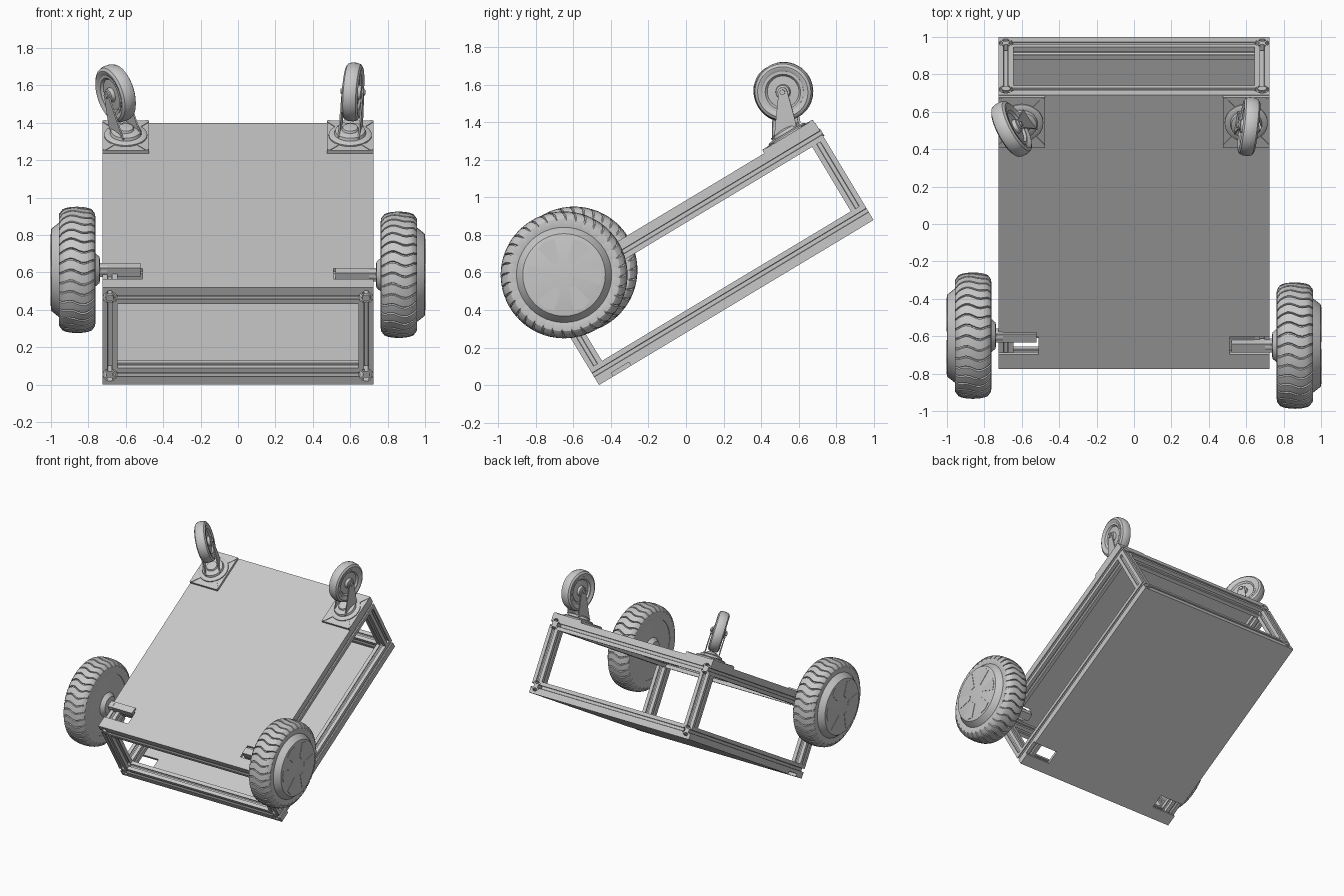
import bpy, bmesh
from math import cos, sin, pi, radians
from mathutils import Matrix, Vector

cube = bpy.data.objects.get("Cube")
if cube:
    bpy.data.objects.remove(cube)

grey = bpy.data.materials.new("light_grey")
grey.use_nodes = True
COLOUR = (0.58, 0.58, 0.58, 1)
grey.diffuse_color = COLOUR
grey.node_tree.nodes["Principled BSDF"].inputs["Base Color"].default_value = COLOUR

# Tilted cart frame: x across, y along the deck, z out of the deck
FRAME = Matrix.Translation((0, -0.464, 0)) @ Matrix.Rotation(radians(31), 4, "X")
LENGTH, HEIGHT, HALF = 1.708, 0.605, 0.725
PLATE, BEAM = 0.022, 0.08
AXIS_X = Matrix.Rotation(pi / 2, 4, "Y")


def finish(name, bm, matrix, smooth=False):
    bmesh.ops.recalc_face_normals(bm, faces=bm.faces)
    mesh = bpy.data.meshes.new(name)
    bm.to_mesh(mesh)
    bm.free()
    mesh.materials.append(grey)
    obj = bpy.data.objects.new(name, mesh)
    bpy.context.collection.objects.link(obj)
    obj.matrix_world = FRAME @ matrix
    if smooth:
        bpy.ops.object.select_all(action="DESELECT")
        obj.select_set(True)
        bpy.context.view_layer.objects.active = obj
        bpy.ops.object.shade_smooth_by_angle(angle=radians(32))
    return obj


def prism(name, outline, depth, matrix):
    """Extrude an outline in XY along Z."""
    bm = bmesh.new()
    face = bm.faces.new([bm.verts.new((x, y, 0)) for x, y in outline])
    new = bmesh.ops.extrude_face_region(bm, geom=[face])["geom"]
    verts = [v for v in new if isinstance(v, bmesh.types.BMVert)]
    bmesh.ops.translate(bm, verts=verts, vec=(0, 0, depth))
    return finish(name, bm, matrix)


def box(name, low, high):
    x, y = low[:2]
    X, Y = high[:2]
    return prism(name, [(x, y), (X, y), (X, Y), (x, Y)], high[2] - low[2],
                 Matrix.Translation((0, 0, low[2])))


def lathe(name, profile, matrix, angles=None, shape=None, ring=False):
    """Turn (height, radius) points about Z; shape may alter each point."""
    angles = angles or [2 * pi * i / 48 for i in range(48)]
    bm = bmesh.new()
    loops = []
    for h, r in profile:
        loop = []
        for i, a in enumerate(angles):
            rr, aa = shape(i, a, h, r) if shape else (r, a)
            loop.append(bm.verts.new((rr * cos(aa), rr * sin(aa), h)))
        loops.append(loop)
    n = len(angles)
    pairs = list(zip(loops, loops[1:]))
    if ring:
        pairs.append((loops[-1], loops[0]))
    else:
        bm.faces.new(loops[0])
        bm.faces.new(loops[-1])
    for a, b in pairs:
        for i in range(n):
            j = (i + 1) % n
            bm.faces.new((a[i], a[j], b[j], b[i]))
    return finish(name, bm, matrix, True)


# Slotted beams
SLOT = [(.04, -.04), (.04, -.012), (.032, -.012), (.032, -.024), (.018, -.01),
        (.018, .01), (.032, .024), (.032, .012), (.04, .012)]
SECTION = []
for q in range(4):
    c, s = round(cos(q * pi / 2)), round(sin(q * pi / 2))
    SECTION += [(c * x - s * y, s * x + c * y) for x, y in SLOT]


def beam(name, start, end):
    start, end = Vector(start), Vector(end)
    d = end - start
    turn = d.to_track_quat("Z", "Y").to_matrix().to_4x4()
    prism(name, SECTION, d.length, Matrix.Translation(start) @ turn)


side_x = HALF - BEAM / 2
low_z = PLATE + BEAM / 2
high_z = HEIGHT - low_z
ends = {"front": BEAM / 2, "back": LENGTH - BEAM / 2}
for level, z in (("lower", low_z), ("upper", high_z)):
    for side, s in (("left", 1), ("right", -1)):
        beam(f"{level}_{side}_rail", (s * side_x, 0, z), (s * side_x, LENGTH, z))
    for end, y in ends.items():
        inner = HALF - BEAM
        beam(f"{level}_{end}_crossbar", (-inner, y, z), (inner, y, z))
for side, s in (("left", 1), ("right", -1)):
    for end, y in ends.items():
        beam(f"{end}_{side}_post", (s * side_x, y, low_z + BEAM / 2),
             (s * side_x, y, high_z - BEAM / 2))
        y_end = -0.006 if end == "front" else LENGTH - 0.004
        lathe(f"{end}_{side}_rail_bolt", [(0, .024), (.01, .02)],
              Matrix.Translation((s * side_x, y_end + .01, high_z))
              @ Matrix.Rotation(pi / 2, 4, "X"))

# Deck plates with axle notches at the low end
right_edge = [(HALF, 0), (HALF, .09), (.51, .09), (.51, .2), (HALF, .2), (HALF, LENGTH)]
outline = right_edge + [(-x, y) for x, y in reversed(right_edge)]
prism("bottom_plate", outline, PLATE, Matrix())
prism("top_plate", outline, PLATE, Matrix.Translation((0, 0, HEIGHT - PLATE)))

# Drive wheels: tyre with wavy cross grooves, hub, cap blades and axle
half_tyre = [(.09, .24), (.098, .27), (.096, .3), (.078, .324), (.04, .335)]
half_tyre.insert(4, (.06, .331))
tyre = ([(-x, r) for x, r in half_tyre] + [(-.02, .337), (0, .338), (.02, .337)]
        + half_tyre[::-1])
GROOVES = 36
tread_angles = [2 * pi * (g + f) / GROOVES for g in range(GROOVES)
                for f in (0, .4, .82, .86, .96)]


def tread(i, a, h, r):
    depth = .011 if i % 5 > 2 and r > .29 else 0
    return r - depth, a + .035 * sin(h * 45)


hub = [(-.122, .05), (-.12, .07), (-.09, .095), (-.086, .245), (.09, .256),
       (.1, .25), (.138, .22), (.14, .212)]
blade = [(.07, -.012), (.19, -.055), (.205, .0), (.19, .045), (.08, .022)]
for side, s, y, z in (("left", 1, .143, .599), ("right", -1, .202, .594)):
    place = (Matrix.Translation((s * .86, y, z))
             @ Matrix.Rotation(0 if s > 0 else pi, 4, "Z") @ AXIS_X)
    lathe(f"{side}_tyre", tyre, place, tread_angles, tread, ring=True)
    lathe(f"{side}_wheel_hub", hub, place)
    for k in range(6):
        prism(f"{side}_hub_blade_{k + 1}", blade, .005,
              place @ Matrix.Translation((0, 0, .138))
              @ Matrix.Rotation(k * pi / 3, 4, "Z"))
    lathe(f"{side}_axle", [(-.16, .03), (-.11, .03)], place)
    x0, x1 = sorted((s * .52, s * .74))
    box(f"{side}_axle_bar", (x0, y - .027, z - .027), (x1, y + .027, z + .027))
    x0, x1 = sorted((s * .51, s * .645))
    box(f"{side}_axle_mount", (x0, y - .02, HEIGHT - .07), (x1, y + .04, HEIGHT - .02))

# Swivel casters at the high end
swivel = [(.015, .115), (.026, .115), (.034, .1), (.034, .085), (.05, .08),
          (.058, .06), (.058, .045), (.07, .04), (.072, .03)]
caster_tyre = [(-.03, .105), (-.04, .118), (-.043, .135), (-.034, .15), (-.015, .157),
               (.015, .157), (.034, .15), (.043, .135), (.04, .118), (.03, .105)]
caster_hub = [(-.048, .03), (-.046, .036), (-.026, .04), (-.024, .085), (-.036, .095),
              (-.036, .11)]
caster_hub += [(-x, r) for x, r in reversed(caster_hub)]
slot = [(.03 * (1 if cos(a) > 0 else -1) + .012 * cos(a), .012 * sin(a))
        for a in [2 * pi * (i + .5) / 16 for i in range(16)]]
TRAIL, AXLE = .103, .229
# fork leg outline: along the trail, then away from the deck
leg = [(-.065, .04), (.075, .04), (.085, .07)]
leg += [(TRAIL + .026 * cos(a), AXLE + .026 * sin(a))
        for a in [radians(d) for d in range(-10, 181, 19)]]
for side, s, yaw in (("left", 1, -8), ("right", -1, 32)):
    pivot = Matrix.Translation((s * .6, 1.548, HEIGHT))
    turn = pivot @ Matrix.Rotation(radians(yaw), 4, "Z")
    prism(f"{side}_caster_plate", [(-.125, -.157), (.125, -.157), (.125, .157),
                                   (-.125, .157)], .018, pivot)
    for k, (a, b) in enumerate(((1, 1), (-1, 1), (-1, -1), (1, -1))):
        prism(f"{side}_caster_slot_{k + 1}", slot, .005,
              pivot @ Matrix.Translation((a * .093, b * .12, .017))
              @ Matrix.Rotation(a * b * radians(50), 4, "Z"))
    lathe(f"{side}_caster_swivel", swivel, turn)
    prism(f"{side}_fork_bridge", [(-.058, -.065), (.058, -.065), (.058, .075),
                                  (-.058, .075)], .01,
          turn @ Matrix.Translation((0, 0, .04)))
    # stand the leg outline upright: outline x along the trail, y off the deck
    upright = Matrix(((0, 0, 1, 0), (1, 0, 0, 0), (0, 1, 0, 0), (0, 0, 0, 1)))
    for part, x in (("inner", -.058), ("outer", .05)):
        prism(f"{side}_fork_{part}_leg", leg, .008,
              turn @ Matrix.Translation((x, 0, 0)) @ upright)
    wheel = turn @ Matrix.Translation((0, TRAIL, AXLE)) @ AXIS_X
    lathe(f"{side}_caster_tyre", caster_tyre, wheel, ring=True)
    lathe(f"{side}_caster_hub", caster_hub, wheel)
    lathe(f"{side}_caster_bolt", [(-.066, .014), (.066, .014)], wheel)
